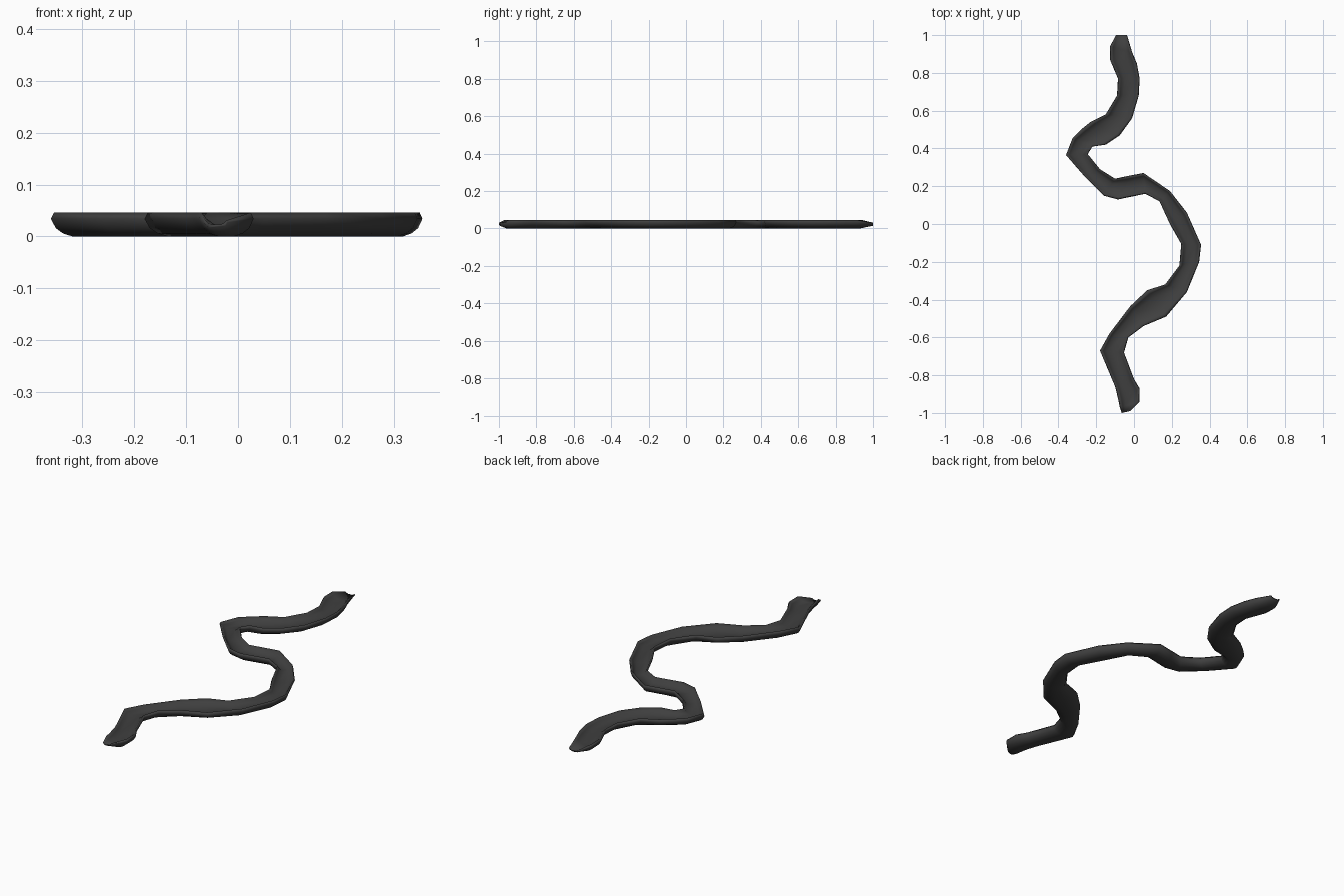
import bpy, bmesh
from mathutils import Vector

if "Cube" in bpy.data.objects:
    bpy.data.objects.remove(bpy.data.objects["Cube"])

# Bank pairs along the winding channel: left x, y, right x, y
BANKS = [
    (-.095, 1, -.037, 1), (-.127, .94, -.01, .91), (-.127, .87, .015, .85), (-.085, .77, .03, .77),
    (-.09, .68, .025, .68), (-.15, .58, -.01, .56), (-.23, .54, -.075, .47),
    (-.28, .50, -.15, .42), (-.325, .455, -.22, .41), (-.36, .365, -.245, .37),
    (-.26, .25, -.18, .29), (-.16, .15, -.10, .24), (-.085, .13, -.03, .255),
    (.06, .16, .05, .27), (.135, .12, .19, .175), (.19, 0, .28, .06),
    (.25, -.105, .355, -.11), (.24, -.22, .345, -.2), (.165, -.32, .28, -.36),
    (.07, -.35, .17, -.49), (-.02, -.435, .05, -.54), (-.13, -.58, -.03, -.6),
    (-.18, -.67, -.053, -.68), (-.10, -.86, 0, -.82), (-.083, -.93, .03, -.87),
    (-.075, -.97, .03, -.94), (-.065, -1, -.02, -.99)]

# Half section: fraction across the bed, height (rounded underside, dished top)
HALF = [(.3, .022), (.14, .034), (.05, .046), (0, .034), (.08, .016), (.2, .006), (.36, 0)]
SECTION = HALF + [(1 - t, z) for t, z in reversed(HALF)]

bm = bmesh.new()
rings = []
last = len(BANKS) - 1
for i, (lx, ly, rx, ry) in enumerate(BANKS):
    a, b = Vector((lx, ly, 0)), Vector((rx, ry, 0))
    squash = .35 if i in (0, last) else 1
    ring = []
    for t, z in SECTION:
        p = a.lerp(b, t)
        p.z = .023 + (z - .023) * squash
        ring.append(bm.verts.new(p))
    rings.append(ring)

# Skin between sections and close both ends
n = len(SECTION)
for r, s in zip(rings, rings[1:]):
    for j in range(n):
        k = (j + 1) % n
        bm.faces.new((r[j], r[k], s[k], s[j]))
for end in (rings[0], rings[-1]):
    bm.faces.new(end)
bmesh.ops.recalc_face_normals(bm, faces=bm.faces)
for f in bm.faces:
    f.smooth = True

mesh = bpy.data.meshes.new("river_channel")
bm.to_mesh(mesh)
bm.free()
river = bpy.data.objects.new("river_channel", mesh)
bpy.context.collection.objects.link(river)

# Dark stone colour
mat = bpy.data.materials.new("dark_stone")
mat.diffuse_color = (.05, .05, .05, 1)
mat.use_nodes = True
mat.node_tree.nodes["Principled BSDF"].inputs["Base Color"].default_value = mat.diffuse_color
mesh.materials.append(mat)
